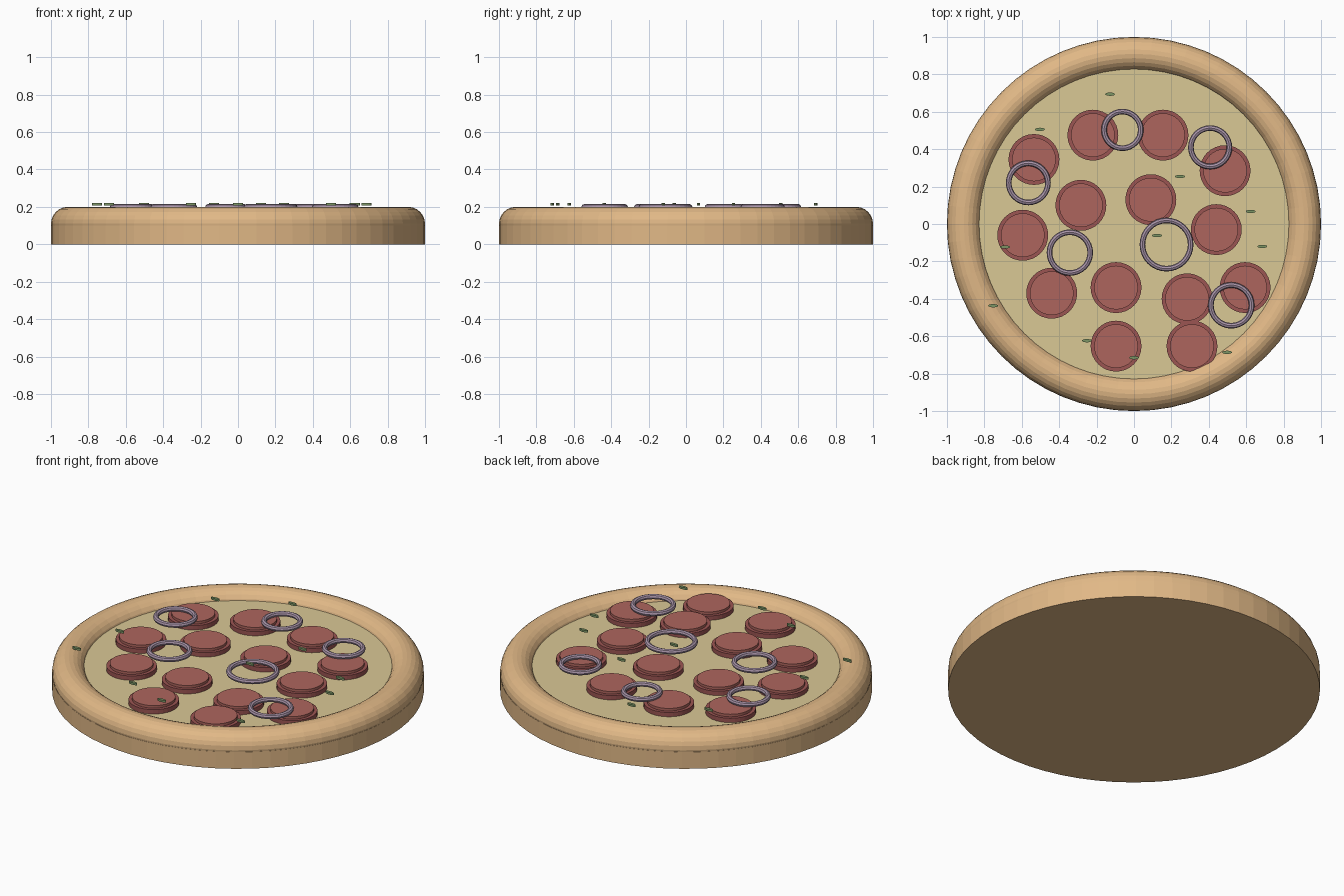
import bpy

if "Cube" in bpy.data.objects:
    bpy.data.objects.remove(bpy.data.objects["Cube"])


def material(name, rgb):
    m = bpy.data.materials.new(name)
    m.diffuse_color = (*rgb, 1)
    m.use_nodes = True
    m.node_tree.nodes["Principled BSDF"].inputs["Base Color"].default_value = m.diffuse_color
    return m


CRUST = material("crust", (0.75, 0.48, 0.24))
CHEESE = material("cheese", (0.70, 0.58, 0.30))
MEAT = material("meat", (0.42, 0.13, 0.11))
MEAT_EDGE = material("meat_edge", (0.33, 0.09, 0.085))
ONION = material("onion", (0.40, 0.30, 0.40))
HERB = material("herb", (0.20, 0.30, 0.13))


def finish(name, mat):
    ob = bpy.context.object
    ob.name = name
    ob.data.materials.append(mat)
    return ob


def disc(name, mat, x, y, z0, z1, r, sides=32):
    bpy.ops.mesh.primitive_cylinder_add(vertices=sides, radius=r, depth=z1 - z0,
                                        location=(x, y, (z0 + z1) / 2))
    return finish(name, mat)


def ring(name, mat, x, y, z, major, minor, sides, tube_sides):
    bpy.ops.mesh.primitive_torus_add(major_radius=major, minor_radius=minor,
                                     major_segments=sides, minor_segments=tube_sides,
                                     location=(x, y, z))
    return finish(name, mat)


# Dough base, rounded rim and cheese
disc("crust_base", CRUST, 0, 0, 0, 0.10, 1.0, 64)
ring("crust_rim", CRUST, 0, 0, 0.11, 0.91, 0.09, 64, 24)
disc("cheese", CHEESE, 0, 0, 0.08, 0.146, 0.85, 64)

# Stepped pepperoni slices
slices = [(-0.535, 0.345), (-0.22, 0.475), (0.155, 0.475), (0.487, 0.285),
          (-0.284, 0.10), (0.09, 0.13), (0.44, -0.03), (-0.595, -0.06),
          (-0.44, -0.37), (-0.096, -0.34), (0.284, -0.40), (0.594, -0.34),
          (-0.096, -0.653), (0.31, -0.653)]
for i, (x, y) in enumerate(slices):
    disc(f"pepperoni_edge_{i}", MEAT_EDGE, x, y, 0.135, 0.172, 0.136)
    disc(f"pepperoni_top_{i}", MEAT, x, y, 0.16, 0.187, 0.117)

# Onion rings (x, y, outer radius)
onions = [(-0.062, 0.503, 0.113), (0.407, 0.41, 0.118), (-0.565, 0.22, 0.12),
          (-0.343, -0.153, 0.124), (0.174, -0.11, 0.144), (0.52, -0.435, 0.124)]
for i, (x, y, r) in enumerate(onions):
    ring(f"onion_ring_{i}", ONION, x, y, 0.20, r - 0.015, 0.015, 32, 8)

# Small oval herb flakes
herbs = [(-0.128, 0.694), (-0.503, 0.506), (0.246, 0.254), (0.624, 0.067),
         (0.686, -0.12), (0.123, -0.062), (-0.69, -0.123), (-0.753, -0.437),
         (-0.252, -0.624), (0.0, -0.715), (0.498, -0.686)]
for i, (x, y) in enumerate(herbs):
    flake = disc(f"herb_flake_{i}", HERB, x, y, 0.208, 0.220, 0.027, 12)
    flake.scale.y = 0.33
